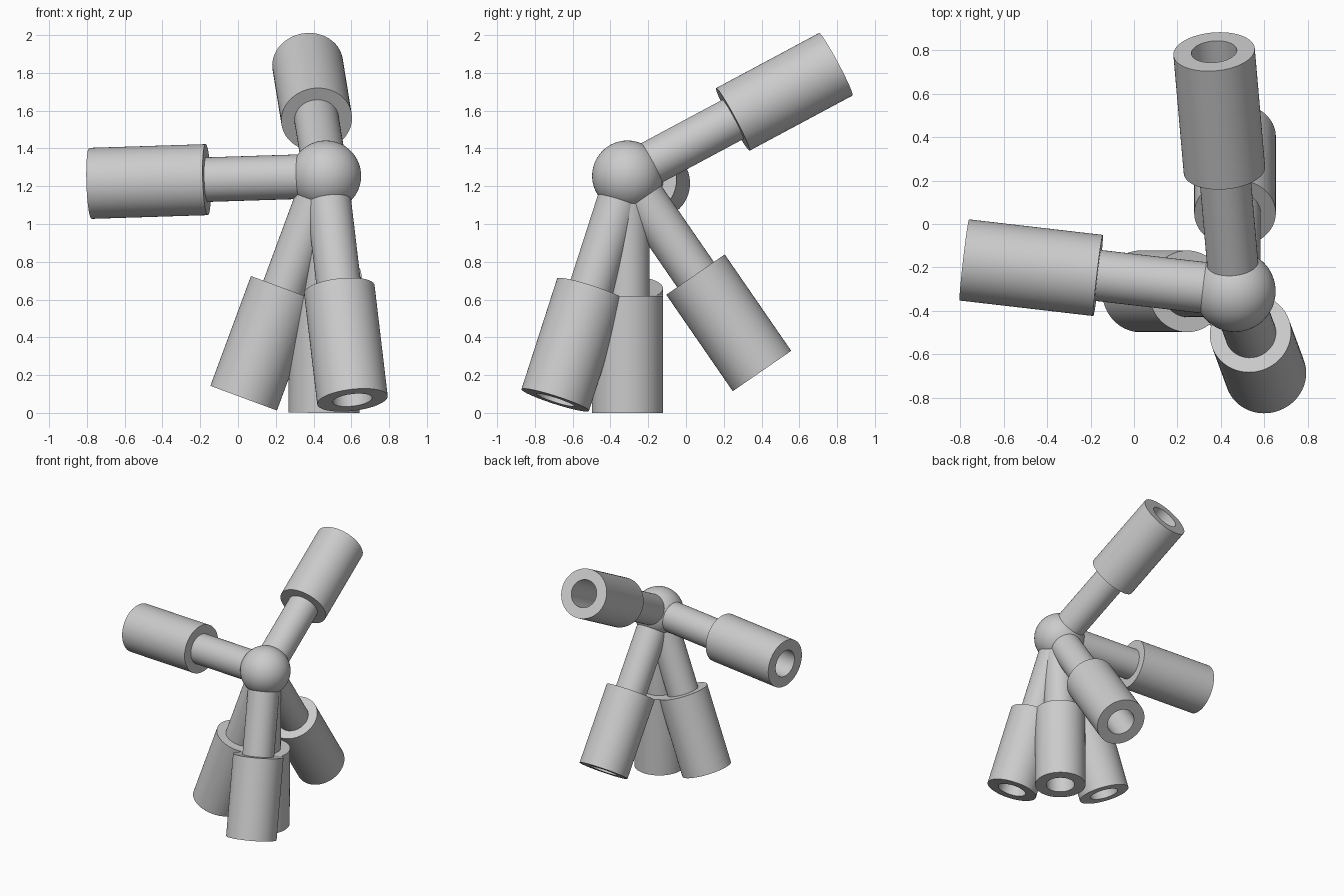
import bpy
import math
from mathutils import Vector

cube = bpy.data.objects.get("Cube")
if cube:
    bpy.data.objects.remove(cube, do_unlink=True)

HUB = Vector((0.465, -0.31, 1.255))
HUB_RADIUS = 0.187
ROD_RADIUS = 0.118
SLEEVE_RADIUS = 0.188
HOLE_RADIUS = 0.105
ARM_LENGTH = 1.255
SLEEVE_START = 0.635

grey = bpy.data.materials.new("light_grey")
grey.use_nodes = True
colour = (0.6, 0.6, 0.6, 1)
grey.diffuse_color = colour
grey.node_tree.nodes["Principled BSDF"].inputs["Base Color"].default_value = colour


def finish(obj, name):
    obj.name = name
    obj.data.materials.append(grey)
    bpy.ops.object.shade_smooth_by_angle(angle=math.radians(35))


def lathe(name, profile, direction, segments=64):
    """Revolve a closed (radius, distance) profile around an arm axis."""
    verts, faces = [], []
    count = len(profile)
    for s in range(segments):
        a = math.tau * s / segments
        verts += [(r * math.cos(a), r * math.sin(a), d) for r, d in profile]
    for s in range(segments):
        n = (s + 1) % segments
        for p in range(count):
            q = (p + 1) % count
            faces.append((s * count + p, n * count + p, n * count + q, s * count + q))
    mesh = bpy.data.meshes.new(name)
    mesh.from_pydata(verts, [], faces)
    obj = bpy.data.objects.new(name, mesh)
    bpy.context.collection.objects.link(obj)
    obj.location = HUB
    obj.rotation_euler = direction.to_track_quat("Z", "Y").to_euler()
    bpy.ops.object.select_all(action="DESELECT")
    obj.select_set(True)
    bpy.context.view_layer.objects.active = obj
    finish(obj, name)


def rod(name, direction):
    """Solid rod from the hub to the back of its sleeve."""
    length = SLEEVE_START + 0.02
    centre = HUB + direction * length / 2
    bpy.ops.mesh.primitive_cylinder_add(
        vertices=64, radius=ROD_RADIUS, depth=length, location=centre,
        rotation=direction.to_track_quat("Z", "Y").to_euler())
    finish(bpy.context.object, name)


# Central ball
bpy.ops.mesh.primitive_uv_sphere_add(segments=64, ring_count=32, radius=HUB_RADIUS, location=HUB)
finish(bpy.context.object, "hub_ball")

# Six arms, each a rod with a hollow sleeve on its outer half
arms = {
    "right_arm": (-1.25, 0.145, -0.04),
    "upper_back_arm": (-0.095, 1.087, 0.582),
    "front_leg": (0.14, -0.38, -1.18),
    "right_leg": (-0.435, 0, -1.177),
    "centre_leg": (-0.01, 0, -1.255),
    "back_leg": (0, 0.71, -1.03),
}
sleeve_profile = [
    (HOLE_RADIUS, SLEEVE_START), (SLEEVE_RADIUS, SLEEVE_START),
    (SLEEVE_RADIUS, ARM_LENGTH), (HOLE_RADIUS, ARM_LENGTH),
]
for name, offset in arms.items():
    direction = Vector(offset).normalized()
    rod(name + "_rod", direction)
    lathe(name + "_sleeve", sleeve_profile, direction)
